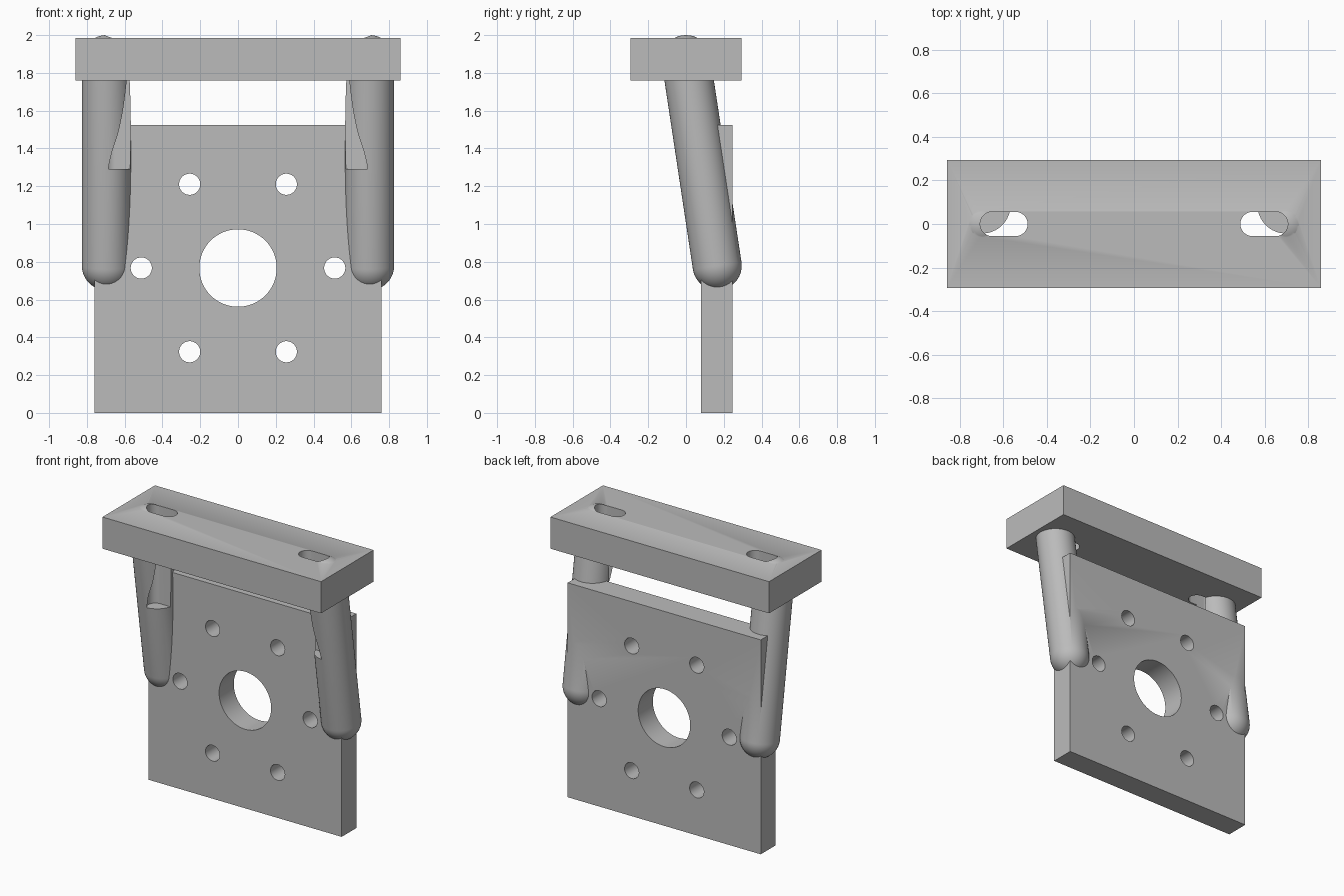
import bpy, bmesh, math
from mathutils import Matrix, Vector

cube = bpy.data.objects.get("Cube")
if cube:
    bpy.data.objects.remove(cube, do_unlink=True)

grey = bpy.data.materials.new("plain_grey")
grey.use_nodes = True
grey.diffuse_color = (0.5, 0.5, 0.5, 1)
grey.node_tree.nodes["Principled BSDF"].inputs["Base Color"].default_value = (0.5, 0.5, 0.5, 1)


def finish(name, bm):
    bmesh.ops.recalc_face_normals(bm, faces=bm.faces)
    mesh = bpy.data.meshes.new(name)
    bm.to_mesh(mesh)
    bm.free()
    mesh.materials.append(grey)
    obj = bpy.data.objects.new(name, mesh)
    bpy.context.collection.objects.link(obj)
    return obj


def box(name, low, high):
    low, high = Vector(low), Vector(high)
    bm = bmesh.new()
    place = Matrix.Translation((low + high) / 2) @ Matrix.Diagonal((*(high - low), 1))
    bmesh.ops.create_cube(bm, size=1, matrix=place)
    return finish(name, bm)


def capsule(name, bottom, top, radius):
    """Round-ended rod: a sphere split at its equator and stretched."""
    bottom, top = Vector(bottom), Vector(top)
    bm = bmesh.new()
    bmesh.ops.create_uvsphere(bm, u_segments=64, v_segments=32, radius=radius)
    for v in bm.verts:
        if v.co.z > 0.001:
            v.co.z += (top - bottom).length
    turn = Vector((0, 0, 1)).rotation_difference(top - bottom).to_matrix().to_4x4()
    bmesh.ops.transform(bm, matrix=Matrix.Translation(bottom) @ turn, verts=bm.verts)
    return finish(name, bm)


def bore(name, x, z, radius):
    """Cutter along y through the back plate."""
    bm = bmesh.new()
    place = Matrix.Translation((x, 0.16, z)) @ Matrix.Rotation(math.pi / 2, 4, "X")
    bmesh.ops.create_cone(bm, cap_ends=True, segments=64, radius1=radius, radius2=radius,
                          depth=0.4, matrix=place)
    return finish(name, bm)


def slot(name, x, half_run, radius, low, high):
    """Vertical cutter with a rounded-slot outline."""
    bm = bmesh.new()
    ring = []
    steps = 24
    for end, start in ((1, -math.pi / 2), (-1, math.pi / 2)):
        for i in range(steps + 1):
            a = start + math.pi * i / steps
            ring.append(bm.verts.new((x + end * half_run + radius * math.cos(a),
                                      radius * math.sin(a), low)))
    face = bm.faces.new(ring)
    grown = bmesh.ops.extrude_face_region(bm, geom=[face])["geom"]
    for v in grown:
        if isinstance(v, bmesh.types.BMVert):
            v.co.z = high
    return finish(name, bm)


def combine(target, tool, operation):
    tool.hide_render = True
    mod = target.modifiers.new(operation.lower(), "BOOLEAN")
    mod.operation = operation
    mod.solver = "EXACT"
    mod.object = tool
    bpy.context.view_layer.objects.active = target
    bpy.ops.object.modifier_apply(modifier=mod.name)
    bpy.data.objects.remove(tool, do_unlink=True)


# Top bar, back plate and leaning posts, fused into one bracket
bracket = box("mounting_bracket", (-0.86, -0.295, 1.76), (0.86, 0.295, 1.985))
for side in (-1, 1):
    combine(bracket, capsule("post", (side * 0.697, 0.165, 0.78),
                             (side * 0.697, 0, 1.87), 0.13), "UNION")
combine(bracket, box("back_plate", (-0.76, 0.08, 0), (0.76, 0.245, 1.525)), "UNION")

# Screw slots through the bar, running down into the posts
for side in (-1, 1):
    combine(bracket, slot("slot_cutter", side * 0.598, 0.053, 0.056, 1.29, 2.1), "DIFFERENCE")

# Centre bore and ring of six bolt holes
middle = 0.767
combine(bracket, bore("centre_cutter", 0, middle, 0.205), "DIFFERENCE")
for i in range(6):
    a = i * math.pi / 3
    combine(bracket, bore("bolt_cutter", 0.512 * math.cos(a),
                          middle + 0.512 * math.sin(a), 0.056), "DIFFERENCE")

bpy.ops.object.select_all(action="DESELECT")
bracket.select_set(True)
bpy.context.view_layer.objects.active = bracket
bpy.ops.object.shade_smooth_by_angle(angle=math.radians(30))
